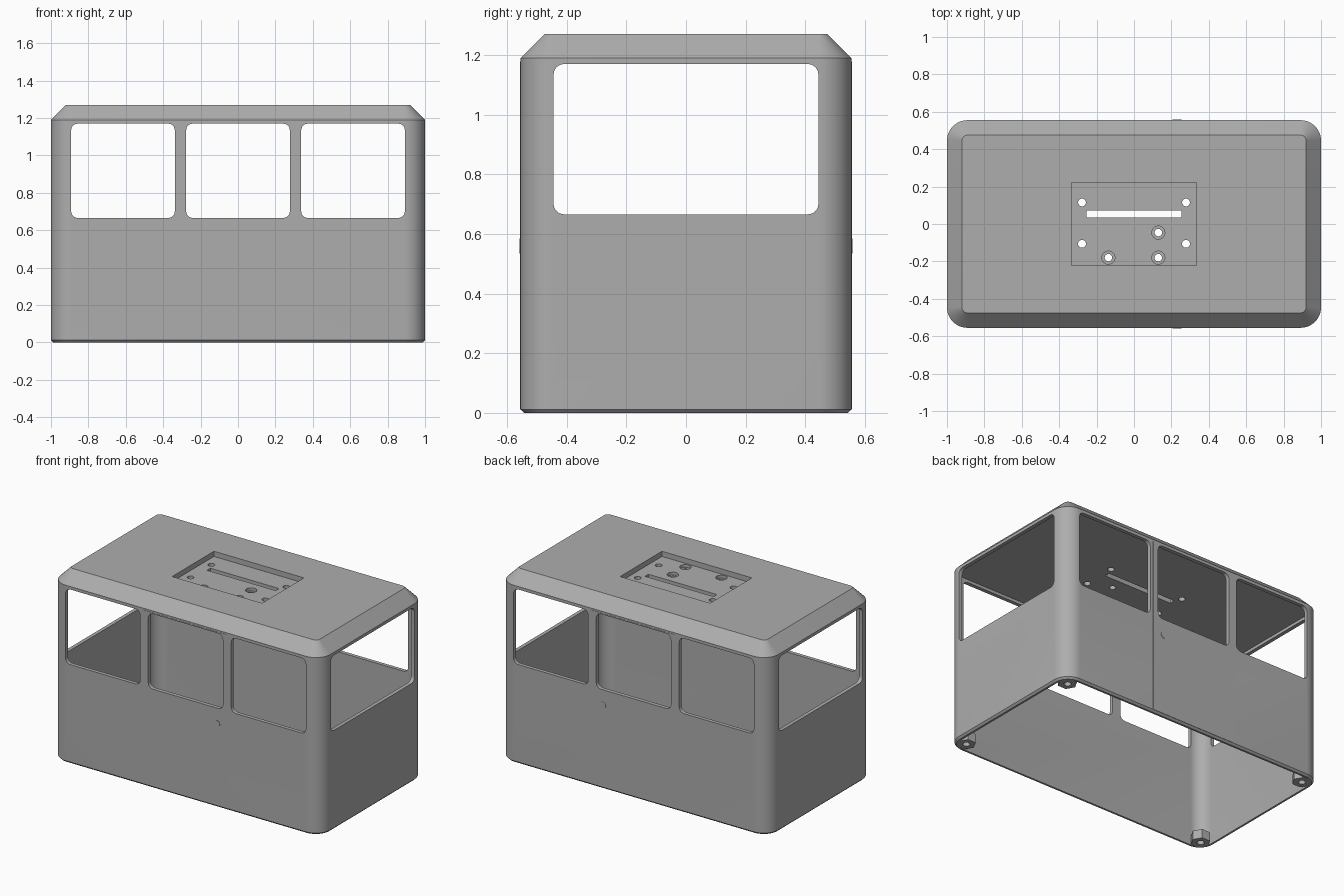
import bpy
import bmesh
import math
from mathutils import Matrix

if "Cube" in bpy.data.objects:
    bpy.data.objects.remove(bpy.data.objects["Cube"])

grey = bpy.data.materials.new("plain grey")
grey.use_nodes = True
grey.diffuse_color = (0.42, 0.42, 0.42, 1)
grey.node_tree.nodes["Principled BSDF"].inputs["Base Color"].default_value = grey.diffuse_color

HX, HY = 1.0, 0.555       # half length and half depth
WALL, CORNER = 0.025, 0.11
EAVE, TOP, CEILING = 1.19, 1.27, 1.19


def rounded_rect(hx, hy, r, steps):
    """Outline points of a rounded rectangle, counter-clockwise."""
    pts = []
    for k, (sx, sy) in enumerate([(1, 1), (-1, 1), (-1, -1), (1, -1)]):
        for i in range(steps + 1):
            a = math.pi / 2 * (k + i / steps)
            pts.append((sx * (hx - r) + r * math.cos(a), sy * (hy - r) + r * math.sin(a)))
    return pts


def loft(name, sections, matrix=Matrix()):
    """Solid through outlines given as (points, height)."""
    bm = bmesh.new()
    rings = [[bm.verts.new((x, y, z)) for x, y in pts] for pts, z in sections]
    for a, b in zip(rings, rings[1:]):
        for i in range(len(a)):
            j = (i + 1) % len(a)
            bm.faces.new((a[i], a[j], b[j], b[i]))
    bm.faces.new(rings[0][::-1])
    bm.faces.new(rings[-1])
    bm.transform(matrix)
    bmesh.ops.recalc_face_normals(bm, faces=bm.faces)
    mesh = bpy.data.meshes.new(name)
    bm.to_mesh(mesh)
    bm.free()
    mesh.materials.append(grey)
    ob = bpy.data.objects.new(name, mesh)
    bpy.context.collection.objects.link(ob)
    return ob


def block(name, hx, hy, r, z0, z1, matrix=Matrix()):
    pts = rounded_rect(hx, hy, r, 6)
    return loft(name, [(pts, z0), (pts, z1)], matrix)


def drum(name, x, y, r, z0, z1, sides=24, matrix=Matrix()):
    pts = [(x + r * math.cos(math.tau * i / sides), y + r * math.sin(math.tau * i / sides))
           for i in range(sides)]
    return loft(name, [(pts, z0), (pts, z1)], matrix)


def cut(ob, cutters):
    bpy.context.view_layer.objects.active = ob
    for c in cutters:
        mod = ob.modifiers.new("cut", "BOOLEAN")
        mod.operation, mod.solver, mod.object = "DIFFERENCE", "EXACT", c
        bpy.ops.object.modifier_apply(modifier=mod.name)


def shell_section(inset, z):
    return rounded_rect(HX - inset, HY - inset, CORNER - inset, 12), z


# Body with chamfered roof edge and small chamfer at the foot
body = loft("cabin_shell", [shell_section(0.012, 0), shell_section(0, 0.012),
                            shell_section(0, EAVE), shell_section(0.08, TOP)])
hollow = loft("hollow_cutter", [shell_section(WALL, -0.1), shell_section(WALL, CEILING)])

# Windows: three through both long walls, one through both ends
face_front = Matrix.Rotation(math.pi / 2, 4, "X")
face_side = Matrix.Rotation(math.pi / 2, 4, "Z") @ face_front
window_z = Matrix.Translation((0, 0, 0.918))
windows = []
for x in (-0.615, 0, 0.615):
    windows.append(block("window_cutter", 0.277, 0.252, 0.035, -1, 1,
                         Matrix.Translation((x, 0, 0)) @ window_z @ face_front))
end_window = block("end_window_cutter", 0.444, 0.252, 0.035, -2, 2, window_z @ face_side)

# Roof recess, cable slot, screw holes and counterbored holes
roof_cuts = [block("recess_cutter", 0.334, 0.222, 0.001, 1.235, 1.4),
             block("slot_cutter", 0.255, 0.018, 0.001, 1, 1.4, Matrix.Translation((0, 0.053, 0)))]
for x in (-0.278, 0.278):
    for y in (0.115, -0.106):
        roof_cuts.append(drum("hole_cutter", x, y, 0.021, 1, 1.4))
for x, y in ((0.13, -0.046), (0.13, -0.18), (-0.137, -0.18)):
    roof_cuts.append(drum("hole_cutter", x, y, 0.02, 1, 1.4))
    roof_cuts.append(drum("counterbore_cutter", x, y, 0.035, 1.215, 1.4))

cut(body, [hollow] + windows + [end_window] + roof_cuts)

# Door panels, barely proud of the long walls, with a flush round knob
visible = [body]
for side, turn in (("front", -1), ("back", 1)):
    place = Matrix.Translation((0, turn * HY, EAVE / 2)) @ face_front
    door = block(side + "_door", 0.315, EAVE / 2 - 0.012, 0.001, -0.0015, 0.0015, place)
    cut(door, [windows[1]])
    knob = drum(side + "_door_knob", 0.23, -0.035, 0.025, -0.003, 0.003, 24, place)
    visible += [door, knob]

# Hexagonal screw bosses inside the lower corners
for sx, nx in ((-1, "right"), (1, "left")):
    for sy, ny in ((-1, "front"), (1, "back")):
        boss = drum(f"{ny}_{nx}_boss", sx * 0.918, sy * 0.473, 0.06, 0, 0.06, 6)
        bore = drum("bore_cutter", sx * 0.918, sy * 0.473, 0.022, -0.1, 0.05)
        cut(boss, [bore])
        bpy.data.objects.remove(bore)
        visible.append(boss)

for c in [hollow, end_window] + windows + roof_cuts:
    bpy.data.objects.remove(c)

for ob in visible:
    bpy.ops.object.select_all(action="DESELECT")
    ob.select_set(True)
    bpy.context.view_layer.objects.active = ob
    bpy.ops.object.shade_smooth_by_angle(angle=math.radians(30))
